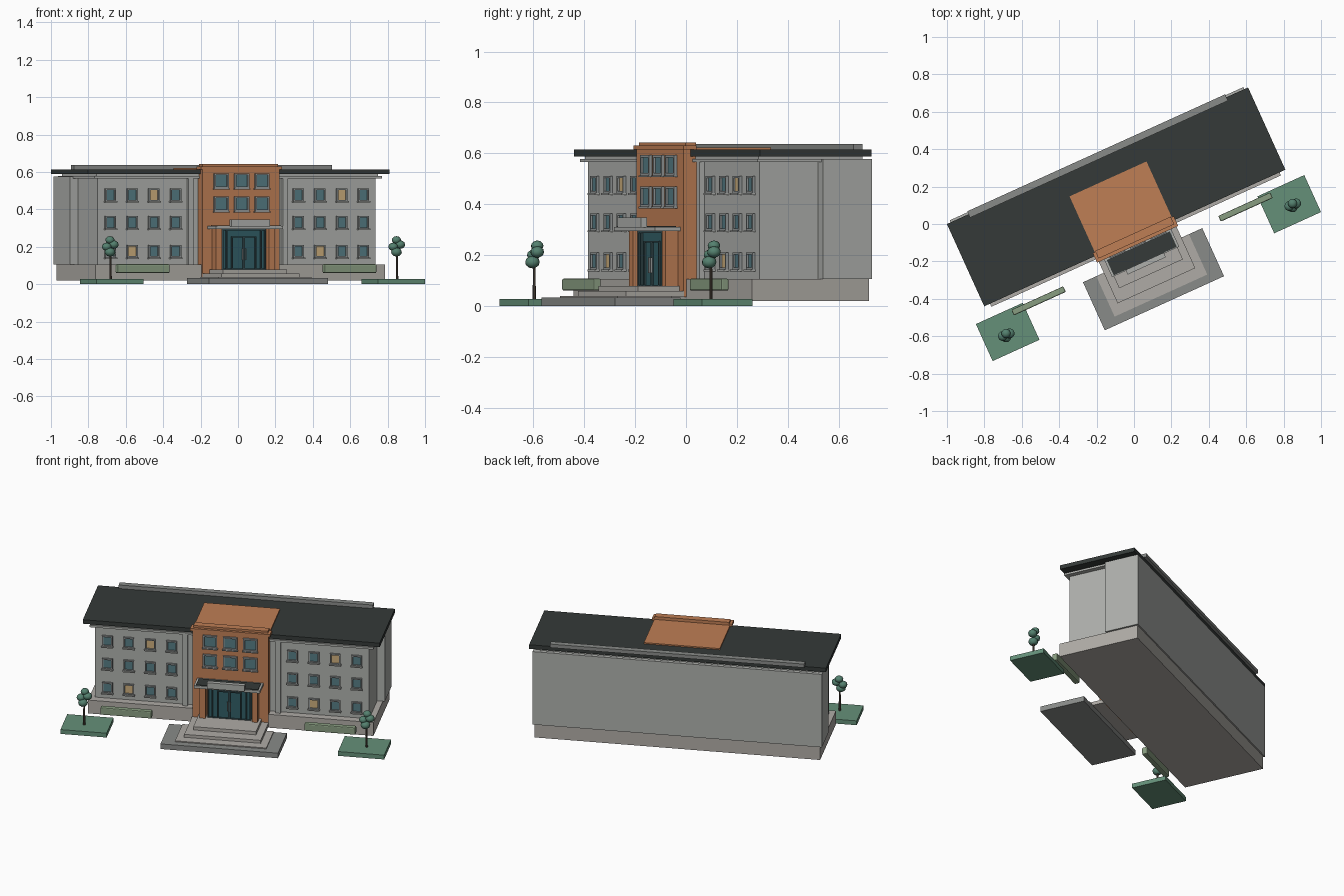
import bpy, bmesh, math
from mathutils import Matrix, Vector

if "Cube" in bpy.data.objects:
    bpy.data.objects.remove(bpy.data.objects["Cube"])

# Whole building is modelled axis-aligned, then turned about z
PLACE = Matrix.Rotation(math.radians(24.4), 4, 'Z') @ Matrix.Translation((-0.027, 0, 0))


def mat(name, r, g, b):
    m = bpy.data.materials.new(name)
    m.diffuse_color = (r, g, b, 1)
    m.use_nodes = True
    m.node_tree.nodes["Principled BSDF"].inputs["Base Color"].default_value = m.diffuse_color
    return m


WALL = mat("wall_grey", .42, .43, .41)
STONE = mat("stone", .43, .41, .38)
PAVING = mat("paving", .25, .26, .25)
ROOF = mat("roof_dark", .035, .042, .04)
ORANGE = mat("orange_cladding", .52, .21, .09)
GLASS = mat("window_glass", .09, .2, .23)
LIT = mat("lit_glass", .6, .42, .2)
DOOR = mat("door_glass", .03, .11, .13)
FRAME = mat("frame_grey", .3, .32, .32)
TRIM = mat("dark_trim", .04, .08, .09)
LAWN = mat("lawn", .13, .28, .19)
HEDGE = mat("hedge_green", .25, .34, .22)
LEAF = mat("leaves", .09, .22, .16)
BARK = mat("bark", .08, .06, .045)


def finish(name, bm, material):
    me = bpy.data.meshes.new(name)
    bm.to_mesh(me)
    bm.free()
    ob = bpy.data.objects.new(name, me)
    bpy.context.collection.objects.link(ob)
    me.materials.append(material)
    ob.matrix_world = PLACE
    return ob


def boxes(name, material, *spans):
    """Each span is x0, x1, y0, y1, z0, z1."""
    bm = bmesh.new()
    for x0, x1, y0, y1, z0, z1 in spans:
        m = Matrix.Translation(((x0 + x1) / 2, (y0 + y1) / 2, (z0 + z1) / 2))
        m = m @ Matrix.Diagonal((x1 - x0, y1 - y0, z1 - z0, 1))
        bmesh.ops.create_cube(bm, size=1, matrix=m)
    return finish(name, bm, material)


def wide(h, y0, y1, z0, z1):
    return (-h, h, y0, y1, z0, z1)


def pair(x0, x1, *rest):
    return [(x0, x1, *rest), (-x1, -x0, *rest)]


def frame(x, z, w, h, y0, y1, t):
    """Four bars around an opening."""
    a, b, c, d = x - w / 2, x + w / 2, z - h / 2, z + h / 2
    return [(a, a + t, y0, y1, c, d), (b - t, b, y0, y1, c, d),
            (a + t, b - t, y0, y1, c, c + t), (a + t, b - t, y0, y1, d - t, d)]


# Main masses
boxes("plinth", STONE, wide(.85, -.088, .417, .02, .106))
boxes("front_wings", WALL, wide(.816, -.04, .215, .106, .566))
boxes("rear_block", WALL, wide(.862, .213, .425, .106, .577))
boxes("wing_cornice", WALL, wide(.845, -.062, .405, .565, .578),
      wide(.825, -.05, .40, .578, .589))
boxes("roof_slab", ROOF, wide(.884, -.07, .413, .588, .614))
boxes("rear_parapet", PAVING, wide(.757, .393, .43, .614, .637))
boxes("wing_pilasters", WALL, *pair(.262, .292, -.062, -.04, .106, .566))

# Central tower
boxes("tower", ORANGE, wide(.226, -.1, .277, .035, .622))
boxes("tower_cornice", ORANGE, wide(.238, -.107, -.05, .614, .63))
boxes("tower_parapet", ORANGE, wide(.222, -.09, -.045, .63, .643))

# Wing windows
frames, sills, glass, lit = [], [], [], []
for side in (-1, 1):
    for c in range(4):
        x = side * (.36 + .1275 * c)
        for r, z in enumerate((.477, .33, .176)):
            frames += frame(x, z, .062, .068, -.052, -.038, .008)
            sills.append((x - .035, x + .035, -.06, -.038, z - .04, z - .033))
            col = 3 - c if side < 0 else c
            yellow = (r, col) in ((0, 2), (2, 1))
            (lit if yellow else glass).append(
                (x - .025, x + .025, -.044, -.039, z - .028, z + .028))
boxes("wing_window_frames", FRAME, *frames)
boxes("wing_window_sills", WALL, *sills)
boxes("lit_window_panes", LIT, *lit)

# Tower windows
frames = []
for x in (-.12, 0, .12):
    for z in (.553, .43):
        frames += frame(x, z, .084, .08, -.113, -.098, .009)
        frames.append((x - .046, x + .046, -.118, -.098, z - .047, z - .04))
        glass.append((x - .034, x + .034, -.105, -.099, z - .032, z + .032))
boxes("tower_window_frames", FRAME, *frames)
boxes("window_panes", GLASS, *glass)

# Entrance
boxes("door_glazing", DOOR, wide(.13, -.13, -.1, .075, .296))
boxes("door_mullions", TRIM, *frame(0, .185, .26, .22, -.138, -.129, .008),
      *frame(-.036, .165, .072, .18, -.138, -.129, .006),
      *frame(.036, .165, .072, .18, -.138, -.129, .006),
      *pair(.098, .104, -.138, -.129, .075, .296))
boxes("door_handles", FRAME, *pair(.008, .012, -.146, -.138, .13, .19))
boxes("entrance_columns", ORANGE, *pair(.138, .172, -.155, -.1, .04, .295))
boxes("canopy", WALL, wide(.197, -.21, -.1, .294, .311))
boxes("canopy_top", ROOF, wide(.185, -.205, -.115, .311, .315))
boxes("canopy_sign_board", WALL, (-.115, .109, -.232, -.205, .308, .347))

# Paving and steps
boxes("forecourt", PAVING, wide(.35, -.453, -.171, 0, .033))
boxes("lower_step", STONE, wide(.272, -.408, -.172, .03, .039))
boxes("middle_step", STONE, wide(.228, -.35, -.1, .035, .058))
boxes("top_step", STONE, wide(.187, -.28, -.1, .055, .079))

# Lawns and hedges
boxes("lawns", LAWN, *pair(.689, .964, -.355, -.138, 0, .028))
hedge = boxes("hedges", HEDGE, *pair(.455, .76, -.18, -.147, .06, .107))
bev = hedge.modifiers.new("soft_edges", 'BEVEL')
bev.width, bev.segments = .006, 2

# Trees: thin trunk with clustered crowns
for name, x in (("left_tree", -.84), ("right_tree", .842)):
    base = Vector((x, -.262, 0))
    bm = bmesh.new()
    bmesh.ops.create_cone(bm, cap_ends=True, segments=8, radius1=.007, radius2=.005,
                          depth=.16, matrix=Matrix.Translation(base + Vector((0, 0, .105))))
    finish(name + "_trunk", bm, BARK)
    bm = bmesh.new()
    for dx, dy, z, r in ((-.006, -.005, .172, .029), (-.02, .006, .2, .026),
                         (.02, .004, .212, .027), (.002, .012, .236, .025)):
        m = Matrix.Translation(base + Vector((dx, dy, z))) @ Matrix.Diagonal((1, 1, .85, 1))
        bmesh.ops.create_icosphere(bm, subdivisions=2, radius=r, matrix=m)
    for f in bm.faces:
        f.smooth = True
    finish(name + "_crown", bm, LEAF)
